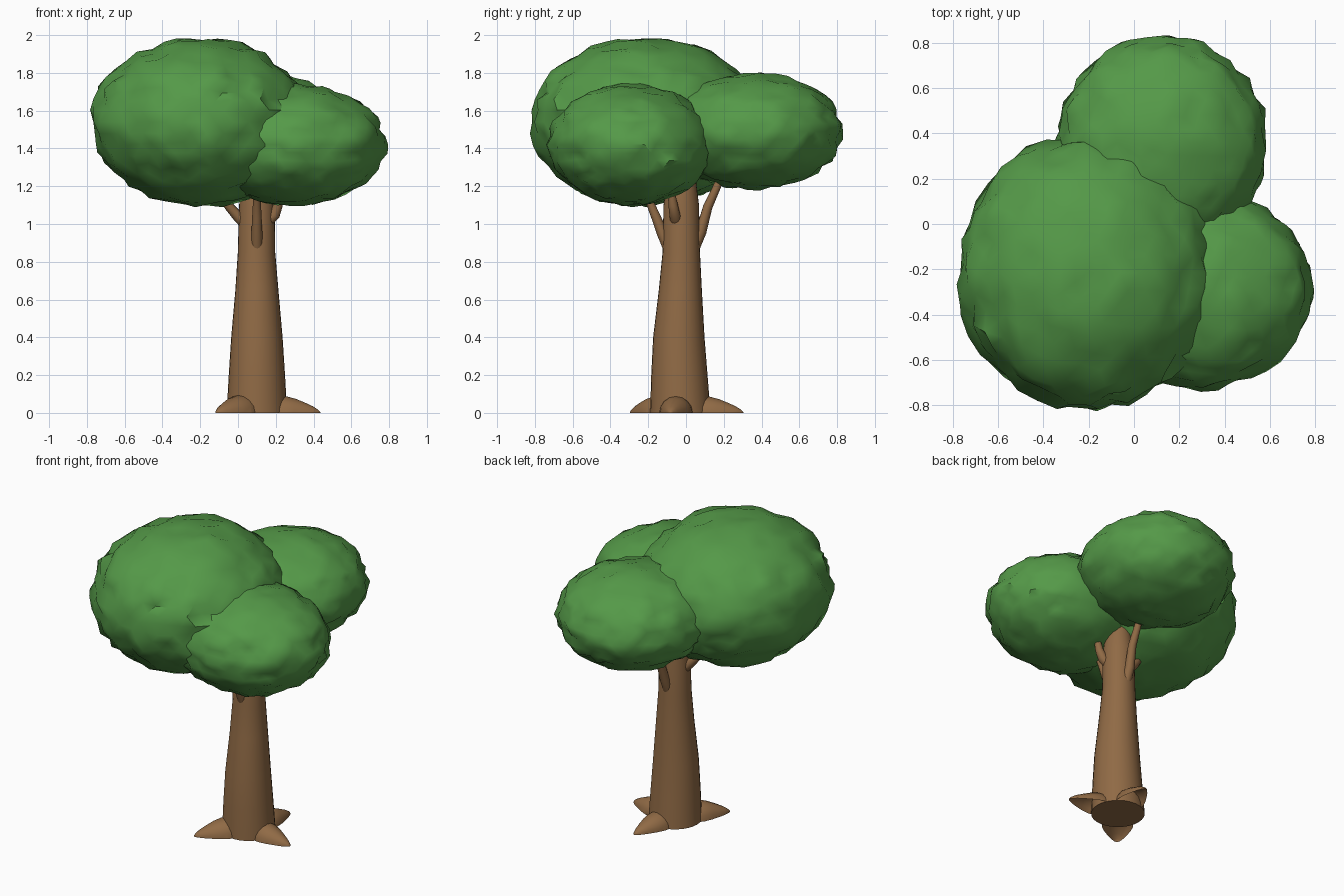
import bpy, bmesh, math, random
from mathutils import Vector, noise

if "Cube" in bpy.data.objects:
    bpy.data.objects.remove(bpy.data.objects["Cube"])

random.seed(4)


def material(name, color):
    m = bpy.data.materials.new(name)
    m.diffuse_color = (*color, 1)
    m.use_nodes = True
    m.node_tree.nodes["Principled BSDF"].inputs["Base Color"].default_value = m.diffuse_color
    return m


BARK = material("bark", (0.28, 0.145, 0.06))
LEAF = material("leaf", (0.09, 0.32, 0.065))


def finish(name, bm, mat, angle):
    me = bpy.data.meshes.new(name)
    bm.to_mesh(me)
    bm.free()
    ob = bpy.data.objects.new(name, me)
    bpy.context.collection.objects.link(ob)
    me.materials.append(mat)
    bpy.ops.object.select_all(action='DESELECT')
    bpy.context.view_layer.objects.active = ob
    ob.select_set(True)
    bpy.ops.object.shade_smooth_by_angle(angle=math.radians(angle))
    return ob


def tube(name, path, sides, cut=False):
    """Loft circles of the given radii along a path of (point, radius)."""
    bm = bmesh.new()
    pts = [Vector(p) for p, r in path]
    rings = []
    for i, (p, r) in enumerate(path):
        t = pts[min(i + 1, len(pts) - 1)] - pts[max(i - 1, 0)]
        if name == "trunk":
            t = Vector((0, 0, 1))
        q = t.to_track_quat('Z', 'Y')
        rings.append([bm.verts.new(pts[i] + q @ Vector((
            r * math.cos(k * math.tau / sides), r * math.sin(k * math.tau / sides), 0)))
            for k in range(sides)])
    for a, b in zip(rings, rings[1:]):
        for k in range(sides):
            j = (k + 1) % sides
            bm.faces.new((a[k], a[j], b[j], b[k]))
    bm.faces.new(rings[0])
    bm.faces.new(rings[-1])
    bmesh.ops.recalc_face_normals(bm, faces=bm.faces)
    if cut:  # keep only the open half above the ground
        bmesh.ops.bisect_plane(bm, geom=bm.verts[:] + bm.edges[:] + bm.faces[:],
                               plane_co=(0, 0, 0), plane_no=(0, 0, 1), clear_inner=True)
    return finish(name, bm, BARK, 45)


# Trunk
tube("trunk", [((0.10, -0.03, 0.0), 0.160), ((0.10, -0.035, 0.2), 0.149),
               ((0.10, -0.038, 0.4), 0.136), ((0.10, -0.03, 0.65), 0.114),
               ((0.098, -0.025, 0.85), 0.099), ((0.10, -0.025, 1.1), 0.094),
               ((0.10, -0.025, 1.25), 0.075), ((0.10, -0.025, 1.35), 0.04)], 28)

# Roots spreading from the base
for i, (deg, fat) in enumerate(((-9, 0.97), (79, 0.95), (231, 1.03))):
    c, s = math.cos(math.radians(deg)), math.sin(math.radians(deg))
    prof = [(0.05, 0.075), (0.11, 0.09), (0.16, 0.09), (0.21, 0.076),
            (0.26, 0.055), (0.30, 0.036), (0.33, 0.016), (0.34, 0.004)]
    tube(f"root_{i + 1}", [((0.10 + d * c, -0.03 + d * s, 0), r * fat) for d, r in prof],
         16, cut=True)

# Branches reaching into the crown
branches = {
    "branch_back": [(0.10, 0.035, 0.86), (0.10, 0.08, 0.96), (0.11, 0.115, 1.09),
                    (0.11, 0.165, 1.20), (0.11, 0.20, 1.30)],
    "branch_front": [(0.10, -0.085, 0.86), (0.10, -0.125, 0.95), (0.10, -0.16, 1.04),
                     (0.10, -0.19, 1.11), (0.10, -0.24, 1.20)],
    "branch_left": [(0.05, -0.03, 0.99), (0.0, -0.035, 1.04), (-0.045, -0.045, 1.09),
                    (-0.08, -0.06, 1.13), (-0.11, -0.08, 1.20)],
    "branch_right": [(0.15, -0.05, 1.01), (0.195, -0.06, 1.05), (0.212, -0.068, 1.10),
                     (0.218, -0.075, 1.15), (0.23, -0.085, 1.22)],
}
for name, pts in branches.items():
    radii = (0.032, 0.029, 0.025, 0.021, 0.016)
    tube(name, list(zip(pts, radii)), 12)


# Crown of three squashed, bumpy leaf clumps
def clump(name, center, radii, seed):
    bm = bmesh.new()
    bmesh.ops.create_icosphere(bm, subdivisions=4, radius=1)
    off = Vector((seed * 7.3, seed * 3.1, seed * 5.7))
    for v in bm.verts:
        n = v.co.normalized()
        k = 1 + 0.03 * noise.noise(n * 6 + off) + random.uniform(-0.035, 0.035)
        v.co = Vector(center) + Vector([n[i] * radii[i] * k for i in range(3)])
    finish(name, bm, LEAF, 50)


clump("foliage_main", (-0.205, -0.215, 1.54), (0.57, 0.60, 0.445), 1)
clump("foliage_front_right", (0.295, -0.29, 1.42), (0.485, 0.435, 0.32), 2)
clump("foliage_back", (0.125, 0.36, 1.49), (0.46, 0.465, 0.305), 3)
